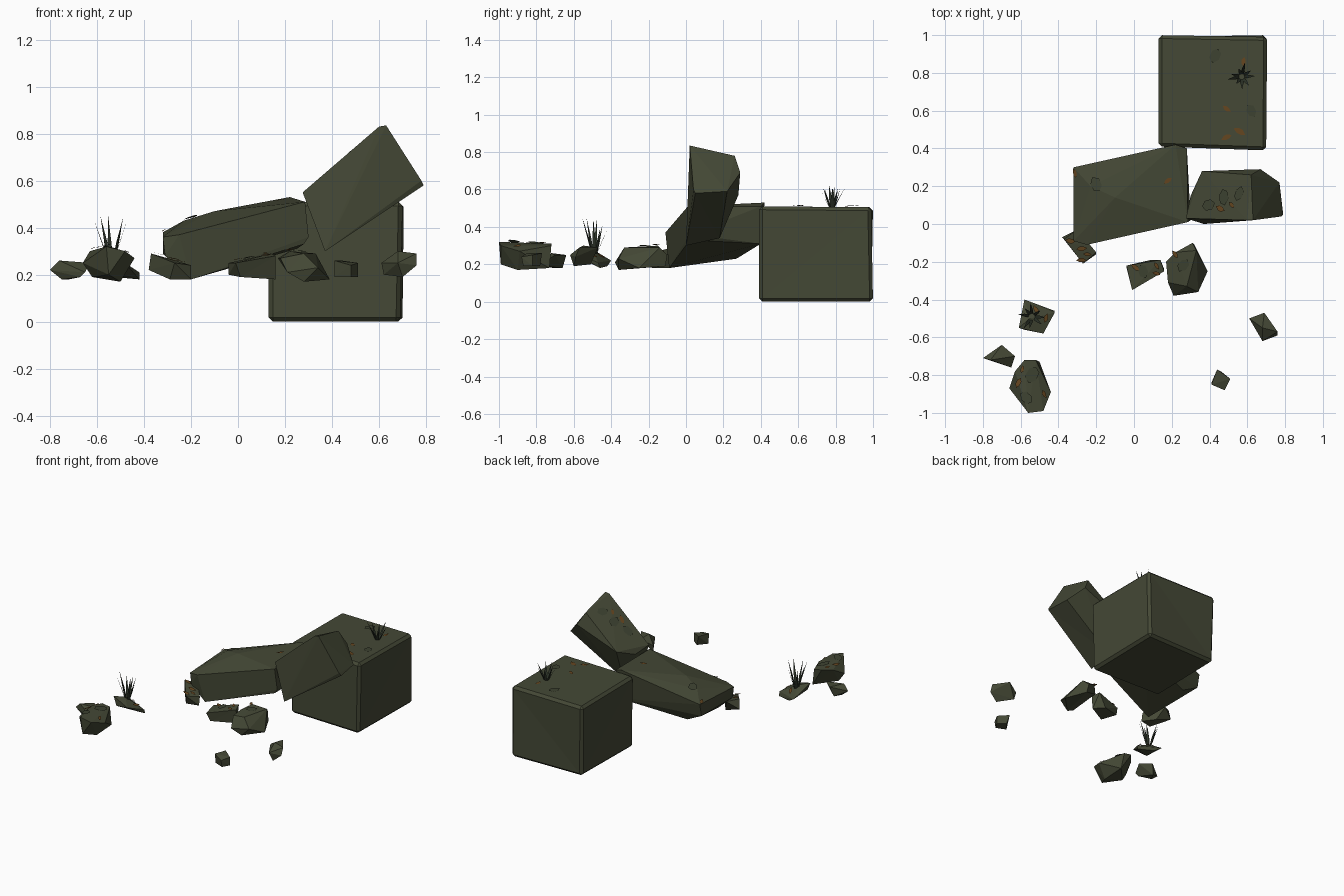
import bpy, bmesh, math, random
from mathutils import Vector, Matrix
from mathutils.bvhtree import BVHTree

random.seed(4)


def material(name, rgb):
    m = bpy.data.materials.new(name)
    m.diffuse_color = (*rgb, 1)
    return m


STONE = material("mossy stone", (0.058, 0.065, 0.036))
MOSS = material("moss patch", (0.046, 0.054, 0.030))
LEAF = material("dead leaf", (0.130, 0.060, 0.014))
GRASS = material("dark grass", (0.026, 0.034, 0.022))
trees = []  # surfaces the litter is dropped on


def finish(name, bm, mat):
    me = bpy.data.meshes.new(name)
    bm.to_mesh(me)
    bm.free()
    me.materials.append(mat)
    ob = bpy.data.objects.new(name, me)
    bpy.context.collection.objects.link(ob)
    return ob


def rock(name, pts, bevel=0.0):
    """Faceted stone: convex hull of a few corners, optionally chipped."""
    bm = bmesh.new()
    for p in pts:
        bm.verts.new(p)
    r = bmesh.ops.convex_hull(bm, input=bm.verts[:])
    junk = {g for g in r["geom_interior"] + r["geom_unused"]
            if isinstance(g, bmesh.types.BMVert)}
    bmesh.ops.delete(bm, geom=list(junk), context='VERTS')
    bmesh.ops.dissolve_limit(bm, angle_limit=0.06, verts=bm.verts[:], edges=bm.edges[:])
    if bevel:
        sharp = [e for e in bm.edges if e.calc_face_angle(0) > 0.6]
        bmesh.ops.bevel(bm, geom=sharp, offset=bevel, segments=1, affect='EDGES')
    bmesh.ops.triangulate(bm, faces=bm.faces[:])
    bmesh.ops.recalc_face_normals(bm, faces=bm.faces[:])
    trees.append(BVHTree.FromBMesh(bm))
    return finish(name, bm, STONE)


def surface(x, y):
    """Highest stone point and its normal under (x, y)."""
    best = None
    for t in trees:
        p, n, i, d = t.ray_cast(Vector((x, y, 3)), Vector((0, 0, -1)))
        if p and (best is None or p.z > best[0].z):
            best = (p, n)
    return best


def litter(name, spots, size, outline, mat, lift):
    """Thin flat pieces lying on the stones."""
    bm = bmesh.new()
    for x, y in spots:
        hit = surface(x, y)
        if not hit:
            continue
        p, n = hit
        if n.z < 0:
            n = -n
        m = (Matrix.Translation(p + n * lift) @ n.to_track_quat('Z', 'Y').to_matrix().to_4x4()
             @ Matrix.Rotation(random.uniform(0, 6.28), 4, 'Z')
             @ Matrix.Scale(size * random.uniform(0.8, 1.2), 4))
        bm.faces.new([bm.verts.new(m @ Vector((a, b, 0.12 * a * a))) for a, b in outline])
    return finish(name, bm, mat)


def tuft(name, x, y, z, height, spread, count):
    """Grass: leaning three-sided blades fanned round a point."""
    bm = bmesh.new()
    for i in range(count):
        a = 2 * math.pi * i / count + random.uniform(-0.2, 0.2)
        s = spread * random.uniform(0.65, 1.1)
        h = height * random.uniform(0.65, 1.0)
        d, side = Vector((math.cos(a), math.sin(a), 0)), Vector((-math.sin(a), math.cos(a), 0))
        root = Vector((x, y, z)) + d * 0.012
        mid = root + d * s * 0.35 + Vector((0, 0, h * 0.45))
        tip = bm.verts.new(Vector((x, y, z + h)) + d * s)
        lo = [bm.verts.new(root + side * w) for w in (-0.007, 0.007)]
        hi = [bm.verts.new(mid + side * w) for w in (-0.008, 0.008)]
        bm.faces.new((lo[0], lo[1], hi[1], hi[0]))
        bm.faces.new((hi[0], hi[1], tip))
    return finish(name, bm, GRASS)


# Large square block, slightly out of true
rock("square_block", [
    (0.13, 0.41, 0), (0.69, 0.39, 0), (0.70, 1.0, 0), (0.14, 0.99, 0),
    (0.13, 0.41, 0.51), (0.70, 0.39, 0.51), (0.705, 0.99, 0.505), (0.13, 1.0, 0.505)], 0.018)

# Leaning broken slab
rock("fallen_slab", [
    (-0.20, -0.09, 0.18), (-0.31, -0.09, 0.28), (-0.20, 0.27, 0.23), (-0.32, 0.28, 0.29),
    (0.28, 0.02, 0.33), (0.25, 0.40, 0.31), (-0.32, -0.09, 0.36), (-0.25, -0.11, 0.37),
    (-0.32, 0.30, 0.38), (-0.23, 0.20, 0.43), (-0.10, 0.14, 0.47), (0.22, 0.42, 0.53),
    (0.285, 0.01, 0.51), (0.28, 0.40, 0.51), (0.30, 0.02, 0.36)])

# Tilted boulder resting on slab and block
rock("tilted_boulder", [
    (0.275, 0.03, 0.55), (0.60, 0.02, 0.83), (0.63, 0.02, 0.835), (0.79, 0.05, 0.58),
    (0.78, 0.04, 0.60), (0.37, 0.00, 0.30), (0.36, 0.28, 0.57), (0.62, 0.26, 0.78),
    (0.67, 0.29, 0.69), (0.77, 0.22, 0.59), (0.38, 0.18, 0.34), (0.30, 0.15, 0.52)])

# Scattered rubble
rock("rubble_corner", [
    (-0.58, -0.72, 0.31), (-0.52, -0.72, 0.30), (-0.50, -0.73, 0.18), (-0.44, -0.89, 0.27),
    (-0.48, -0.99, 0.30), (-0.56, -1.0, 0.32), (-0.55, -0.99, 0.20), (-0.66, -0.87, 0.25),
    (-0.63, -0.78, 0.30), (-0.50, -0.90, 0.17), (-0.62, -0.86, 0.19)])
rock("rubble_grassy", [
    (-0.58, -0.40, 0.22), (-0.42, -0.47, 0.21), (-0.42, -0.46, 0.18), (-0.48, -0.58, 0.25),
    (-0.61, -0.55, 0.29), (-0.58, -0.56, 0.23), (-0.53, -0.42, 0.19), (-0.55, -0.50, 0.28)])
rock("rubble_flat", [
    (-0.80, -0.71, 0.22), (-0.70, -0.64, 0.25), (-0.63, -0.70, 0.25), (-0.65, -0.76, 0.21),
    (-0.67, -0.75, 0.19), (-0.72, -0.66, 0.18), (-0.76, -0.72, 0.26), (-0.75, -0.71, 0.18)])
rock("rubble_under_slab", [
    (-0.38, -0.07, 0.22), (-0.37, -0.08, 0.29), (-0.30, -0.03, 0.27), (-0.20, -0.15, 0.24),
    (-0.20, -0.16, 0.18), (-0.27, -0.21, 0.25), (-0.29, -0.18, 0.18), (-0.26, -0.08, 0.18)])
rock("rubble_middle", [
    (-0.04, -0.22, 0.25), (-0.04, -0.23, 0.20), (0.14, -0.19, 0.29), (0.16, -0.25, 0.28),
    (0.16, -0.24, 0.18), (-0.01, -0.35, 0.25), (0.01, -0.33, 0.19), (0.09, -0.19, 0.19)])
rock("rubble_large", [
    (0.17, -0.20, 0.27), (0.31, -0.10, 0.25), (0.32, -0.11, 0.19), (0.39, -0.25, 0.18),
    (0.34, -0.36, 0.23), (0.21, -0.38, 0.21), (0.22, -0.15, 0.30), (0.33, -0.14, 0.29),
    (0.28, -0.33, 0.29), (0.18, -0.31, 0.27), (0.28, -0.36, 0.17)])
rock("rubble_right", [
    (0.61, -0.50, 0.25), (0.62, -0.51, 0.20), (0.69, -0.47, 0.29), (0.76, -0.57, 0.29),
    (0.76, -0.59, 0.24), (0.68, -0.62, 0.25), (0.70, -0.60, 0.19), (0.68, -0.55, 0.30)])
rock("rubble_front", [
    (0.41, -0.85, 0.26), (0.41, -0.84, 0.19), (0.44, -0.77, 0.26), (0.51, -0.82, 0.25),
    (0.51, -0.82, 0.19), (0.48, -0.88, 0.24), (0.48, -0.87, 0.19), (0.46, -0.78, 0.19)])

# Dead leaves lying on the stones
leaf = [(-0.5, 0), (-0.15, -0.22), (0.2, -0.2), (0.55, 0.05), (0.15, 0.22), (-0.2, 0.2)]
litter("leaves_block", [(0.58, 0.86), (0.49, 0.61), (0.49, 0.46), (0.56, 0.49)],
       0.06, leaf, LEAF, 0.004)
litter("leaves_slab", [(0.18, 0.23), (-0.31, 0.27), (0.52, 0.10), (0.46, 0.08)],
       0.055, leaf, LEAF, 0.006)
litter("leaves_rubble", [(-0.28, -0.13), (-0.25, -0.16), (-0.28, -0.19), (-0.34, -0.09),
                         (0.12, -0.22), (0.01, -0.23), (0.12, -0.26), (-0.59, -0.77),
                         (-0.61, -0.84), (-0.48, -0.90), (-0.47, -0.50), (-0.52, -0.46),
                         (0.22, -0.16)], 0.05, leaf, LEAF, 0.008)

# Moss flakes
patch = [(-0.5, -0.1), (-0.2, -0.35), (0.3, -0.3), (0.5, 0.1), (0.1, 0.35), (-0.35, 0.25)]
litter("moss_flakes", [(-0.20, 0.21), (0.43, 0.89), (0.62, 0.60), (0.48, 0.14), (0.40, 0.10),
                       (0.56, 0.16), (0.05, -0.25), (0.26, -0.22), (-0.57, -0.92),
                       (-0.54, -0.80)], 0.085, patch, MOSS, 0.006)

# Grass tufts
tuft("grass_rubble", -0.54, -0.49, 0.25, 0.20, 0.08, 8)
tuft("grass_block", 0.57, 0.78, 0.50, 0.15, 0.07, 9)
